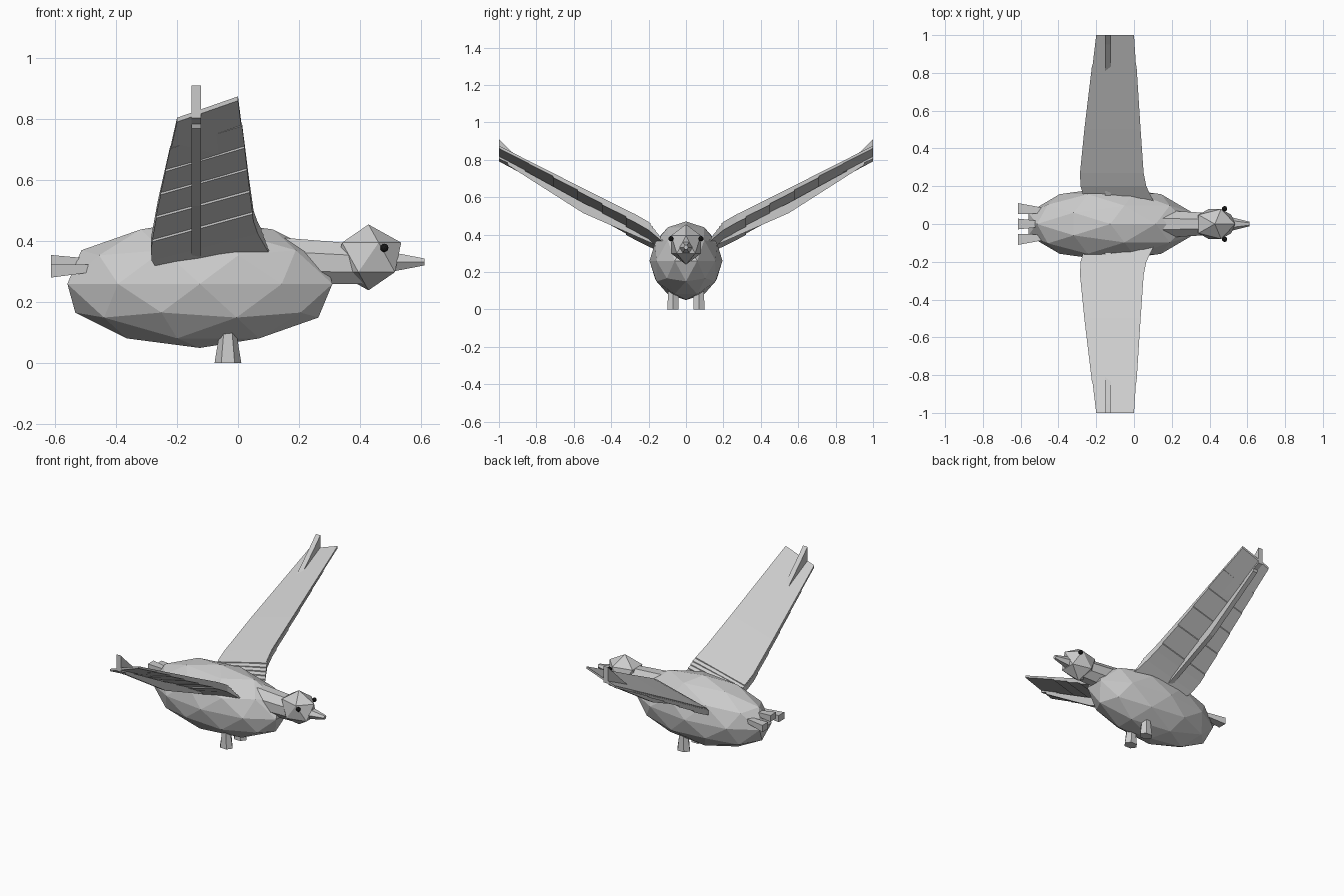
import bpy, bmesh
from mathutils import Vector

if "Cube" in bpy.data.objects:
    bpy.data.objects.remove(bpy.data.objects["Cube"])


def finish(name, bm, mirror=False):
    bmesh.ops.recalc_face_normals(bm, faces=bm.faces)
    me = bpy.data.meshes.new(name)
    bm.to_mesh(me)
    bm.free()
    ob = bpy.data.objects.new(name, me)
    bpy.context.collection.objects.link(ob)
    if mirror:
        m = ob.modifiers.new("Mirror", 'MIRROR')
        m.use_axis = (False, True, False)
        m.use_mirror_merge = False
    return ob


def ico(name, sub, centre, radii, mirror=False):
    bm = bmesh.new()
    bmesh.ops.create_icosphere(bm, subdivisions=sub, radius=1)
    for v in bm.verts:
        v.co = Vector([c + r * a for c, r, a in zip(centre, radii, v.co)])
    return finish(name, bm, mirror)


def loft(name, rings, mirror=False):
    # closed solid through a row of equal-length point rings
    bm = bmesh.new()
    rows = [[bm.verts.new(p) for p in ring] for ring in rings]
    n = len(rows[0])
    for a, b in zip(rows, rows[1:]):
        for i in range(n):
            j = (i + 1) % n
            bm.faces.new((a[i], a[j], b[j], b[i]))
    bm.faces.new(rows[0])
    bm.faces.new(rows[-1])
    return finish(name, bm, mirror)


def ring_x(x, y, z, ry, rz, n, turn=0.5):
    from math import cos, sin, tau
    return [(x, y + ry * sin(tau * (i + turn) / n), z + rz * cos(tau * (i + turn) / n))
            for i in range(n)]


def ring_z(x, y, z, rx, ry, n):
    return [(x + c, y + b, z) for a, b, c in ring_x(0, 0, 0, ry, rx, n, 0)
            for b, c in [(b, c)]]


# body, head, eyes
ico("body", 2, (-0.125, 0, 0.26), (0.457, 0.195, 0.21))
ico("head", 1, (0.428, 0, 0.347), (0.12, 0.093, 0.108))
eyes = ico("eyes", 2, (0.48, 0.081, 0.378), (0.014, 0.014, 0.014), True)
dark = bpy.data.materials.new("dark_eye")
dark.diffuse_color = (0.01, 0.01, 0.01, 1)
dark.use_nodes = True
dark.node_tree.nodes["Principled BSDF"].inputs["Base Color"].default_value = dark.diffuse_color
eyes.data.materials.append(dark)

# neck and beak
loft("neck", [ring_x(0.12, 0, 0.335, 0.08, 0.085, 8), ring_x(0.42, 0, 0.325, 0.062, 0.07, 8)])
loft("beak", [ring_x(0.49, 0, 0.332, 0.042, 0.04, 6), ring_x(0.612, 0, 0.332, 0.012, 0.013, 6)])

# legs
loft("legs", [ring_z(-0.033, 0.07, 0.0, 0.044, 0.035, 6),
              ring_z(-0.033, 0.068, 0.11, 0.026, 0.03, 6)], True)

# tail feathers
loft("tail_feather_middle", [ring_x(-0.42, 0, 0.33, 0.012, 0.01, 4),
                             ring_x(-0.613, 0, 0.335, 0.04, 0.028, 4)])
loft("tail_feather_side", [ring_x(-0.42, 0.065, 0.315, 0.014, 0.012, 4),
                           ring_x(-0.613, 0.082, 0.302, 0.04, 0.03, 4)], True)

# wing stations: y, trailing x, trailing z, leading x, leading z
STATIONS = [(0.10, -0.25, 0.335, 0.11, 0.385), (0.20, -0.28, 0.38, 0.062, 0.468),
            (0.27, -0.283, 0.415, 0.048, 0.508), (0.50, -0.26, 0.54, 0.032, 0.622),
            (1.00, -0.20, 0.805, 0.0, 0.875)]


def station(y):
    for a, b in zip(STATIONS, STATIONS[1:]):
        if y <= b[0]:
            t = (y - a[0]) / (b[0] - a[0])
            return [p + t * (q - p) for p, q in zip(a, b)]
    return list(STATIONS[-1])


def wing_slab(name, y0, y1, drop, thick, grow):
    ys = [y0] + [s[0] for s in STATIONS if y0 < s[0] < y1] + [y1]
    rings = []
    for y in ys:
        y, xt, zt, xl, zl = station(y)
        xt -= grow
        xl += grow
        rings.append([(xt, y, zt - drop), (xl, y, zl - drop),
                      (xl, y, zl - drop - thick), (xt, y, zt - drop - thick)])
    loft(name, rings, True)


# main wing with stepped feather layers beneath it
wing_slab("wing", 0.19, 1.0, 0, 0.014, 0)
for i in range(1, 6):
    wing_slab(f"wing_layer_{i}", 0.19 - 0.014 * i, 0.97 - 0.13 * i,
              0.007 * i, 0.009, 0.003)


# quills: narrow bar under the wing and raised fin at the tip
def bar(name, profile):
    loft(name, [[(x, y, z) for y, z in profile] for x in (-0.153, -0.122)], True)


bar("under_quill", [(0.14, 0.335), (0.55, 0.515), (0.95, 0.77), (0.96, 0.795),
                    (0.55, 0.57), (0.14, 0.37)])
bar("tip_fin", [(0.79, 0.71), (1.0, 0.805), (1.0, 0.91), (0.95, 0.86)])
